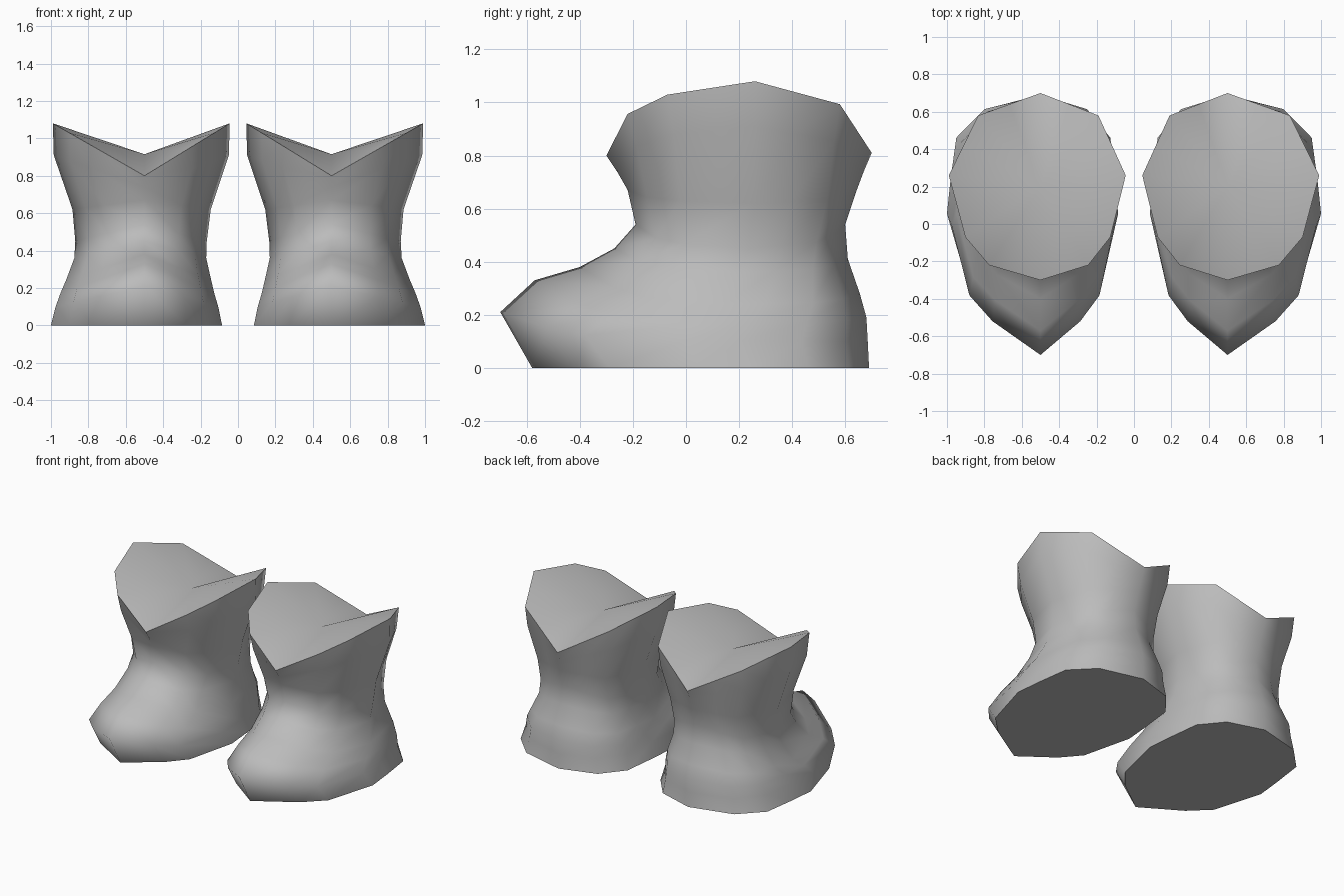
import bpy
import bmesh

if "Cube" in bpy.data.objects:
    bpy.data.objects.remove(bpy.data.objects["Cube"], do_unlink=True)

grey = bpy.data.materials.new("plain_grey")
grey.use_nodes = True
colour = (0.5, 0.5, 0.5, 1)
grey.diffuse_color = colour
grey.node_tree.nodes["Principled BSDF"].inputs["Base Color"].default_value = colour

# Half outlines from front to back: (share of half width, share of length)
SOLE_OUTLINE = [(0, 0), (.54, .13), (.8, .23), (1, .5), (.96, .65), (.9, .82), (.6, .94), (0, 1)]
RIM_OUTLINE = [(0, 0), (.56, .08), (.82, .23), (1, .56), (.84, .72), (.68, .88), (.34, .94), (0, 1)]

# Rings: front y, front z, half width, side z, back y, back z, blend from sole to rim outline
RINGS = [
    (-.58, 0, .5, 0, .69, 0, 0),              # sole edge
    (-.7, .21, .475, .1, .685, .1, 0),        # toe tip
    (-.57, .33, .45, .17, .68, .19, 0),       # toe top
    (-.4, .38, .42, .24, .655, .28, .2),      # toe back
    (-.27, .45, .375, .36, .61, .41, .5),     # instep
    (-.19, .54, .37, .45, .6, .54, .7),       # ankle
    (-.22, .67, .385, .62, .64, .66, .9),     # shaft
    (-.26, .74, .485, .91, .67, .74, 1),      # flare
    (-.3, .8, .49, 1.08, .7, .81, 1),         # top rim
]


def mix(a, b, t):
    return a + (b - a) * t


def ring_points(front_y, front_z, half_width, side_z, back_y, back_z, blend):
    """One closed ring; the inner side is a little narrower than the outer."""
    outer, inner = [], []
    side = len(SOLE_OUTLINE) // 2
    for i, (low, high) in enumerate(zip(SOLE_OUTLINE, RIM_OUTLINE)):
        w, t = (mix(a, b, blend) for a, b in zip(low, high))
        y = mix(front_y, back_y, t)
        z = mix(front_z if i < side else back_z, side_z, w)
        outer.append((w * half_width, y, z))
        inner.append((-w * half_width * mix(.83, .93, blend), y, z))
    return outer + inner[-2:0:-1]


def make_boot(name, sign):
    bm = bmesh.new()
    rings = [[bm.verts.new((sign * (x + .5), y, z)) for x, y, z in ring_points(*r)]
             for r in RINGS]
    count = len(rings[0])
    # Walls
    for lower, upper in zip(rings, rings[1:]):
        for i in range(count):
            j = (i + 1) % count
            bm.faces.new((lower[i], lower[j], upper[j], upper[i]))
    # Sole and saddle-shaped top cover
    bm.faces.new(rings[0])
    centre = bm.verts.new((sign * .5, .2, .915))
    for i in range(count):
        bm.faces.new((rings[-1][i], rings[-1][(i + 1) % count], centre))
    bmesh.ops.recalc_face_normals(bm, faces=bm.faces[:])
    # Smooth body with crisp sole and rim edges
    for face in bm.faces:
        face.smooth = True
    for ring in (rings[0], rings[-1]):
        for i in range(count):
            bm.edges.get((ring[i], ring[(i + 1) % count])).smooth = False
    mesh = bpy.data.meshes.new(name)
    bm.to_mesh(mesh)
    bm.free()
    mesh.materials.append(grey)
    bpy.context.collection.objects.link(bpy.data.objects.new(name, mesh))


make_boot("left_boot", 1)
make_boot("right_boot", -1)
